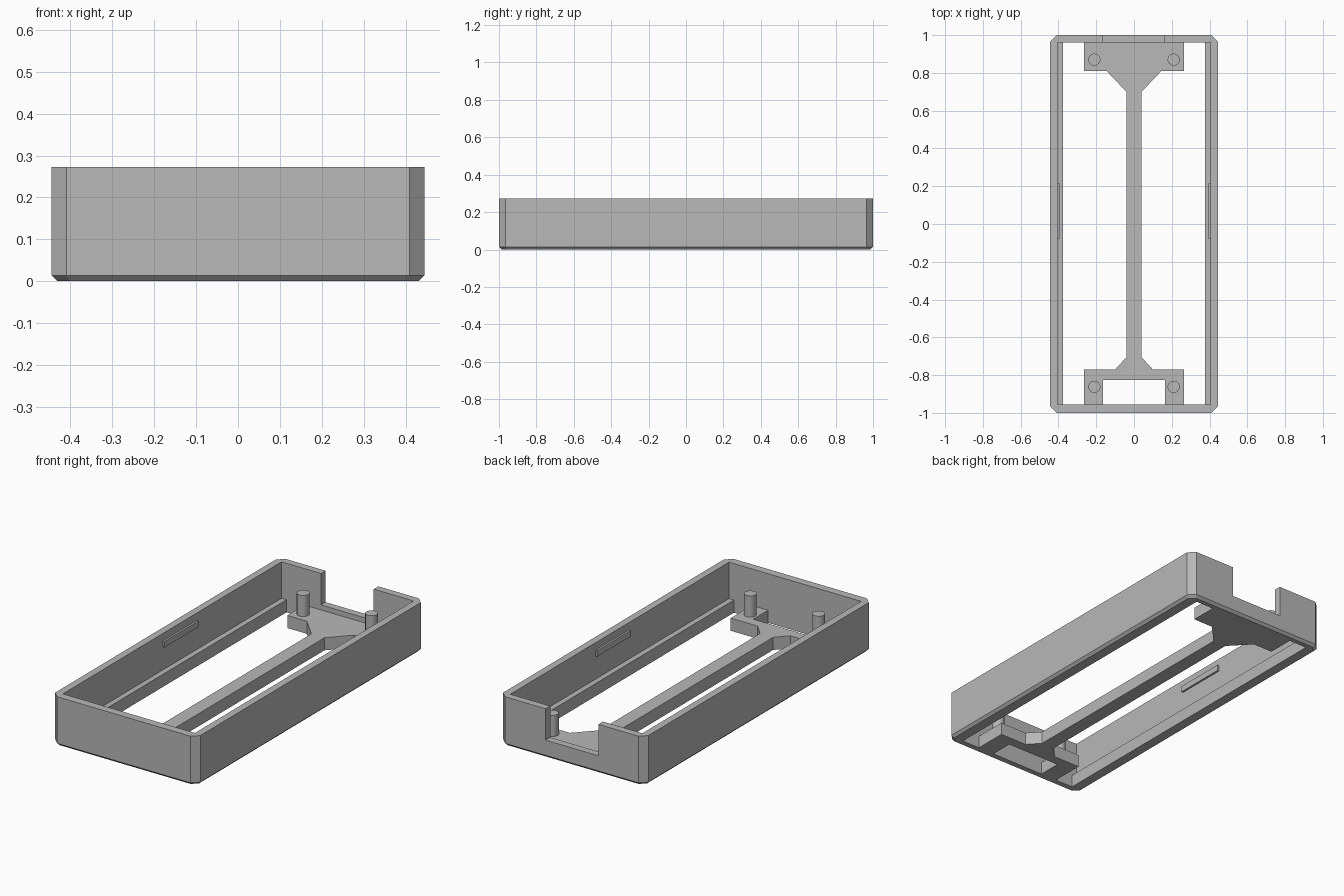
import bpy
import bmesh
from mathutils import Vector

cube = bpy.data.objects.get("Cube")
if cube:
    bpy.data.objects.remove(cube, do_unlink=True)

grey = bpy.data.materials.new("plain grey")
grey.use_nodes = True
grey.diffuse_color = (0.48, 0.48, 0.48, 1)
grey.node_tree.nodes["Principled BSDF"].inputs["Base Color"].default_value = grey.diffuse_color

WALL_TOP, DECK, BEVEL = 0.272, 0.07, 0.014
IN_X, IN_FRONT, IN_BACK = 0.405, -0.955, 0.96


def finish(name, bm):
    bmesh.ops.remove_doubles(bm, verts=bm.verts, dist=0.0001)
    bmesh.ops.recalc_face_normals(bm, faces=bm.faces)
    mesh = bpy.data.meshes.new(name)
    bm.to_mesh(mesh)
    bm.free()
    mesh.materials.append(grey)
    obj = bpy.data.objects.new(name, mesh)
    bpy.context.collection.objects.link(obj)
    return obj


def prism(name, outline, z0, z1):
    bm = bmesh.new()
    face = bm.faces.new([bm.verts.new((x, y, z0)) for x, y in outline])
    top = bmesh.ops.extrude_face_region(bm, geom=[face])["geom"]
    verts = [v for v in top if isinstance(v, bmesh.types.BMVert)]
    bmesh.ops.translate(bm, verts=verts, vec=(0, 0, z1 - z0))
    return finish(name, bm)


def box(name, x0, x1, y0, y1, z0, z1):
    return prism(name, [(x0, y0), (x1, y0), (x1, y1), (x0, y1)], z0, z1)


def octagon(x, front, back, cut_x, cut_y):
    """Rectangle with cut corners; zero cuts give doubled square corners."""
    return [(-x + cut_x, front), (x - cut_x, front), (x, front + cut_y), (x, back - cut_y),
            (x - cut_x, back), (-x + cut_x, back), (-x, back - cut_y), (-x, front + cut_y)]


# Frame wall: cut corners, bevelled underside, open middle
outer = octagon(0.445, -1, 1, 0.036, 0.035)
under = octagon(0.445 - BEVEL, -1 + BEVEL, 1 - BEVEL, 0.03, 0.03)
inner = octagon(IN_X, IN_FRONT, IN_BACK, 0, 0)
levels = [(under, 0), (outer, BEVEL), (outer, WALL_TOP), (inner, WALL_TOP), (inner, 0)]
bm = bmesh.new()
rings = [[bm.verts.new((x, y, z)) for x, y in pts] for pts, z in levels]
for a, b in zip(rings, rings[1:] + rings[:1]):
    for i in range(8):
        j = (i + 1) % 8
        bm.faces.new((a[i], a[j], b[j], b[i]))
frame = finish("frame_wall", bm)

# Notch in the back wall
cutter = box("notch_cutter", -0.163, 0.16, 0.9, 1.1, 0.098, 0.4)
cutter.hide_render = True
mod = frame.modifiers.new("notch", "BOOLEAN")
mod.operation, mod.solver, mod.object = "DIFFERENCE", "EXACT", cutter
bpy.context.view_layer.objects.active = frame
bpy.ops.object.modifier_apply(modifier=mod.name)
bpy.data.objects.remove(cutter, do_unlink=True)

# Spine with its flared front and back mounting brackets
half = [(0.165, -0.825), (0.165, IN_FRONT), (0.265, IN_FRONT), (0.265, -0.77), (0.10, -0.77),
        (0.04, -0.705), (0.04, 0.70), (0.145, 0.81), (0.265, 0.81), (0.265, IN_BACK)]
prism("spine_and_brackets", half + [(-x, y) for x, y in reversed(half)], 0, DECK)

# Side ledges, side clips and mounting pegs
for side, s in (("left", 1), ("right", -1)):
    box(side + "_ledge", s * 0.375, s * IN_X, IN_FRONT, IN_BACK, 0, DECK)
    box(side + "_clip", s * 0.394, s * IN_X, -0.08, 0.215, 0.198, 0.231)
    for end, y in (("front", -0.862), ("back", 0.87)):
        bpy.ops.mesh.primitive_cylinder_add(vertices=32, radius=0.032, depth=0.12,
                                            location=Vector((s * 0.21, y, 0.127)))
        peg = bpy.context.object
        peg.name = f"{end}_{side}_peg"
        peg.data.materials.append(grey)
        bpy.ops.object.shade_smooth_by_angle()
